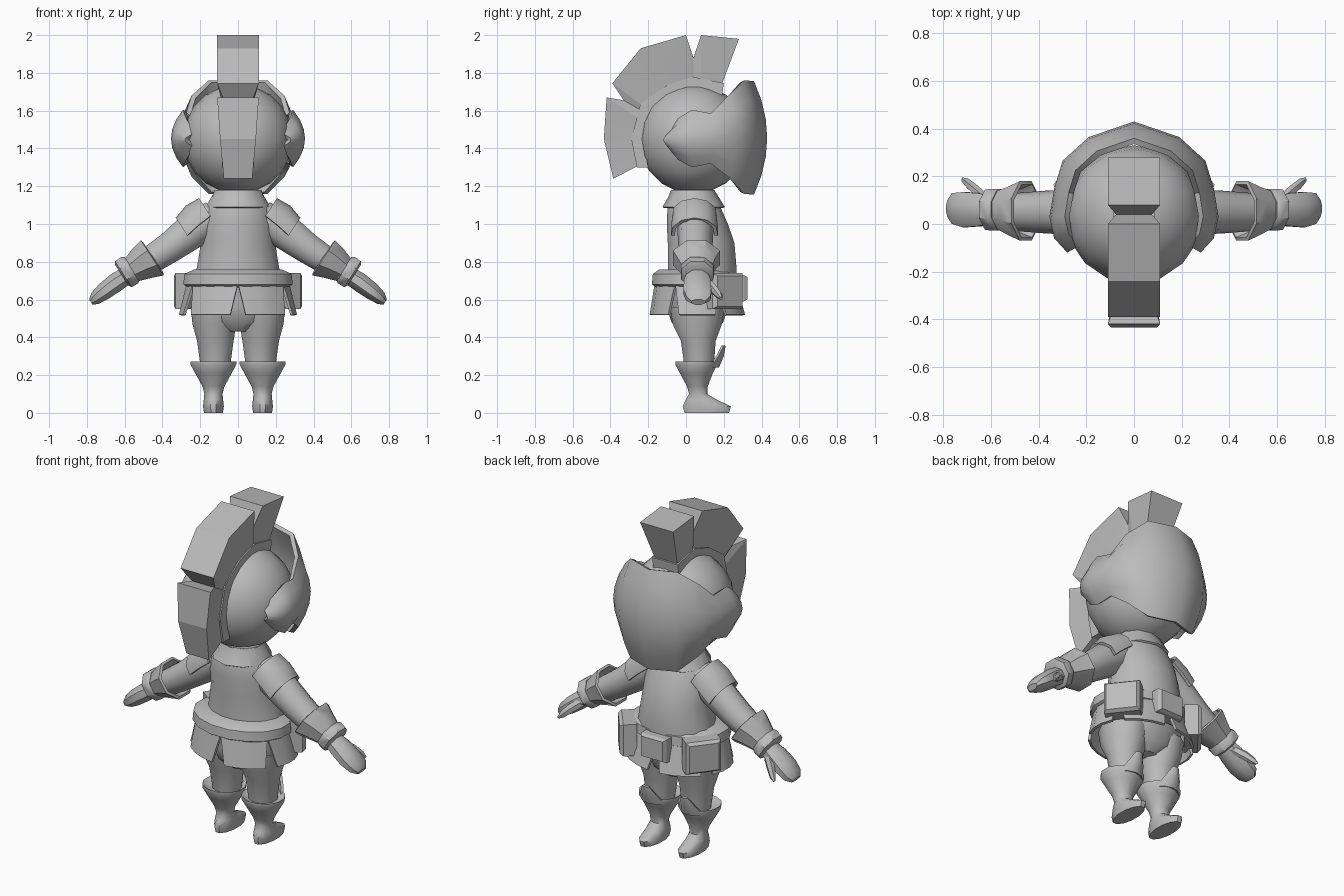
import bpy, bmesh, math
from mathutils import Vector

cube = bpy.data.objects.get("Cube")
if cube:
    bpy.data.objects.remove(cube, do_unlink=True)

grey = bpy.data.materials.new("plain grey")
grey.use_nodes = True
grey.diffuse_color = (0.5, 0.5, 0.5, 1)
grey.node_tree.nodes["Principled BSDF"].inputs["Base Color"].default_value = grey.diffuse_color
parts = []
X, Y, Z = Vector((1, 0, 0)), Vector((0, 1, 0)), Vector((0, 0, 1))


def finish(name, bm, mirror=False, thick=0, angle=40):
    """Turn a bmesh into a finished object, optionally thickened and mirrored."""
    bmesh.ops.remove_doubles(bm, verts=bm.verts, dist=0.0005)
    bmesh.ops.recalc_face_normals(bm, faces=bm.faces)
    if thick:
        bmesh.ops.solidify(bm, geom=bm.faces[:], thickness=thick)
        bmesh.ops.recalc_face_normals(bm, faces=bm.faces)
    mesh = bpy.data.meshes.new(name)
    bm.to_mesh(mesh)
    bm.free()
    mesh.materials.append(grey)
    obj = bpy.data.objects.new(name, mesh)
    bpy.context.collection.objects.link(obj)
    if mirror:
        obj.modifiers.new("mirror", "MIRROR").use_mirror_merge = False
    parts.append((obj, angle))
    return obj


def skin(rings, closed=True, caps=True):
    """Bridge rings of points into a surface."""
    bm = bmesh.new()
    loops = [[bm.verts.new(p) for p in ring] for ring in rings]
    n = len(loops[0])
    for a, b in zip(loops, loops[1:]):
        for i in range(n if closed else n - 1):
            j = (i + 1) % n
            bm.faces.new((a[i], a[j], b[j], b[i]))
    if closed and caps:
        bm.faces.new(loops[0])
        bm.faces.new(loops[-1])
    return bm


def tube(name, sections, u=X, v=Y, n=12, arc=None, taper=0, caps=True, **options):
    """Loft ellipses (centre, u radius, v radius); arc = (middle, half) in degrees."""
    rings = []
    for k, (centre, ru, rv) in enumerate(sections):
        if arc:
            half = arc[1] * (1 - taper * k)
            angles = [arc[0] - half + 2 * half * i / n for i in range(n + 1)]
        else:
            angles = [360 * (i + 0.5) / n for i in range(n)]
        rings.append([Vector(centre) + u * ru * math.cos(math.radians(a))
                      + v * rv * math.sin(math.radians(a)) for a in angles])
    return finish(name, skin(rings, closed=not arc, caps=caps), **options)


def upright(name, rows, **options):
    """Vertical loft from rows of x, y, z, x radius, y radius."""
    return tube(name, [((x, y, z), rx, ry) for x, y, z, rx, ry in rows], **options)


def strip(name, rows, inner_width):
    """Crest-like band from rows of outer y, z, half width and inner y, z."""
    rings = [[(-w, yo, zo), (w, yo, zo), (inner_width, yi, zi), (-inner_width, yi, zi)]
             for yo, zo, w, yi, zi in rows]
    return finish(name, skin(rings), angle=15)


# Head
bm = bmesh.new()
bmesh.ops.create_uvsphere(bm, u_segments=16, v_segments=10, radius=0.29)
bmesh.ops.translate(bm, verts=bm.verts, vec=(0, 0.04, 1.45))
finish("head", bm)

# Helmet crest and the ridge under it
strip("crest", [
    (-.385, 1.24, .075, -.23, 1.32), (-.435, 1.45, .095, -.27, 1.45),
    (-.42, 1.67, .11, -.25, 1.56), (-.33, 1.655, .075, -.235, 1.6),
    (-.39, 1.745, .11, -.22, 1.62), (-.24, 1.93, .11, -.1, 1.72),
    (0, 2, .11, 0, 1.75), (.04, 1.88, .075, .04, 1.75),
    (.08, 2, .11, .08, 1.75), (.28, 1.98, .11, .19, 1.74)], .075)
strip("crest_ridge", [
    (-.26, 1.3, .085, -.2, 1.3), (-.29, 1.45, .085, -.23, 1.45),
    (-.24, 1.64, .085, -.17, 1.59), (-.1, 1.735, .085, -.07, 1.67),
    (.035, 1.78, .085, .04, 1.71), (.2, 1.745, .085, .19, 1.67)], .085)

# Visor with round ear ends: columns of x, y, top, bottom from centre to ear
half = [(0, .43, 1.757, 1.155), (.19, .365, 1.76, 1.16), (.3, .265, 1.68, 1.25),
        (.335, .15, 1.585, 1.32), (.355, .03, 1.605, 1.3), (.335, -.06, 1.56, 1.34),
        (.28, -.12, 1.48, 1.41)]
columns = [(-x, y, a, b) for x, y, a, b in half[:0:-1]] + half
rings = []
for x, y, top, bottom in columns:
    ring = []
    for i in range(7):
        t = i / 3 - 1
        f = 1 - 0.18 * t * t
        z = (top + bottom) / 2 + t * (top - bottom) / 2
        ring.append((x * f, 0.04 + (y - 0.04) * f, z))
    rings.append(ring)
finish("visor", skin(rings, closed=False), thick=0.025, angle=50)

# Torso, collar and hips
upright("torso", [(0, .085, .7, .235, .185), (0, .085, .78, .22, .185), (0, .08, .9, .2, .18),
                  (0, .06, 1, .2, .165), (0, .04, 1.1, .17, .14), (0, .03, 1.18, .12, .1)], n=16)
upright("collar", [(0, .035, 1.18, .13, .115), (0, .04, 1.14, .145, .135),
                   (0, .04, 1.09, .17, .165)], n=10, caps=False, thick=0.012)
upright("hips", [(0, .07, .72, .24, .18), (0, .06, .56, .25, .165),
                 (0, .06, .48, .2, .14), (0, .06, .43, .08, .09)], n=16)

# Belt and split skirt
upright("belt", [(0, .045, .665, .27, .205), (0, .045, .68, .295, .23),
                 (0, .045, .735, .29, .225), (0, .045, .76, .235, .19)], n=16)
for k in range(6):
    upright(f"skirt_panel_{k + 1}", [(0, .05, .69, .275, .215), (0, .06, .52, .315, .255)],
            n=3, arc=(60 * k, 30), taper=0.25, thick=0.015)


# Belt pouches with a chamfered outer face
def pouch(name, centre, turn, width, height, mirror):
    out = Vector((math.cos(turn), math.sin(turn), 0))
    side = Vector((-out.y, out.x, 0))
    rings = []
    for depth, size in ((-.05, 1), (.025, 1), (.045, .85)):
        rings.append([Vector(centre) + out * depth + side * a * width * size / 2
                      + Z * b * height * size / 2
                      for a, b in ((-1, -1), (1, -1), (1, 1), (-1, 1))])
    finish(name, skin(rings), mirror, angle=15)


pouch("side_pouch", (.25, .205, .645), math.radians(38), .2, .19, True)
pouch("middle_pouch", (0, .28, .66), math.radians(90), .17, .14, False)

# Arms along a sloping axis
along = Vector((.84, 0, -.545)).normalized()
over = Vector((-along.z, 0, along.x))


def arm(name, rows, **options):
    """Loft on the arm axis: distance, rise, y, radius over, radius across."""
    sections = [(Vector((.2, y, .98)) + along * t + over * rise, ru, rv)
                for t, rise, y, ru, rv in rows]
    return tube(name, sections, u=over, v=Y, mirror=True, **options)


arm("arm", [(-.1, .01, .05, .09, .09), (.05, .01, .05, .1, .095), (.2, 0, .05, .085, .09),
            (.35, 0, .05, .075, .08), (.48, 0, .055, .055, .06)], n=10)
arm("cuff", [(.3, .005, .055, .12, .135), (.36, .01, .055, .1, .11),
             (.44, .01, .06, .07, .08)], n=8, caps=False, thick=0.015)
arm("wrist_band", [(.42, .015, .06, .078, .085), (.435, .015, .06, .09, .095),
                   (.475, .015, .06, .088, .092), (.485, .015, .06, .07, .075)], n=8)
arm("hand", [(.46, 0, .06, .05, .06), (.53, 0, .06, .055, .075), (.61, -.005, .06, .05, .08),
             (.67, -.01, .065, .038, .07), (.7, -.015, .065, .018, .04)], n=8)
arm("thumb", [(.5, -.01, .1, .028, .025), (.56, -.015, .14, .028, .026),
              (.61, -.025, .17, .022, .022), (.64, -.03, .185, .008, .01)], n=6)
arm("shoulder_plate", [(-.08, .04, .045, .095, .12), (0, .035, .045, .105, .125),
                       (.08, .02, .045, .095, .125)],
    n=6, arc=(0, 100), thick=0.018)

# Legs and boots
upright("leg", [(.125, .06, .56, .13, .15), (.125, .06, .47, .12, .135),
                (.12, .065, .38, .1, .095), (.12, .07, .24, .08, .08)], n=12, mirror=True)
upright("boot", [(.13, .055, .25, .09, .08), (.13, .055, .272, .125, .115),
                 (.13, .055, .255, .125, .115), (.13, .055, .21, .1, .09),
                 (.13, .06, .14, .06, .057), (.13, .065, .1, .05, .05),
                 (.13, .08, .07, .053, .085), (.13, .11, .035, .057, .132),
                 (.13, .11, 0, .052, .122)], n=12, mirror=True)
upright("knee_flap", [(.13, .07, .24, .1, .105), (.13, .07, .3, .085, .13),
                      (.13, .07, .355, .06, .14)],
        n=4, arc=(90, 55), taper=0.3, mirror=True, thick=0.015)

# Smooth shading that keeps hard edges
for obj, angle in parts:
    bpy.ops.object.select_all(action="DESELECT")
    obj.select_set(True)
    bpy.context.view_layer.objects.active = obj
    bpy.ops.object.shade_smooth_by_angle(angle=math.radians(angle))
